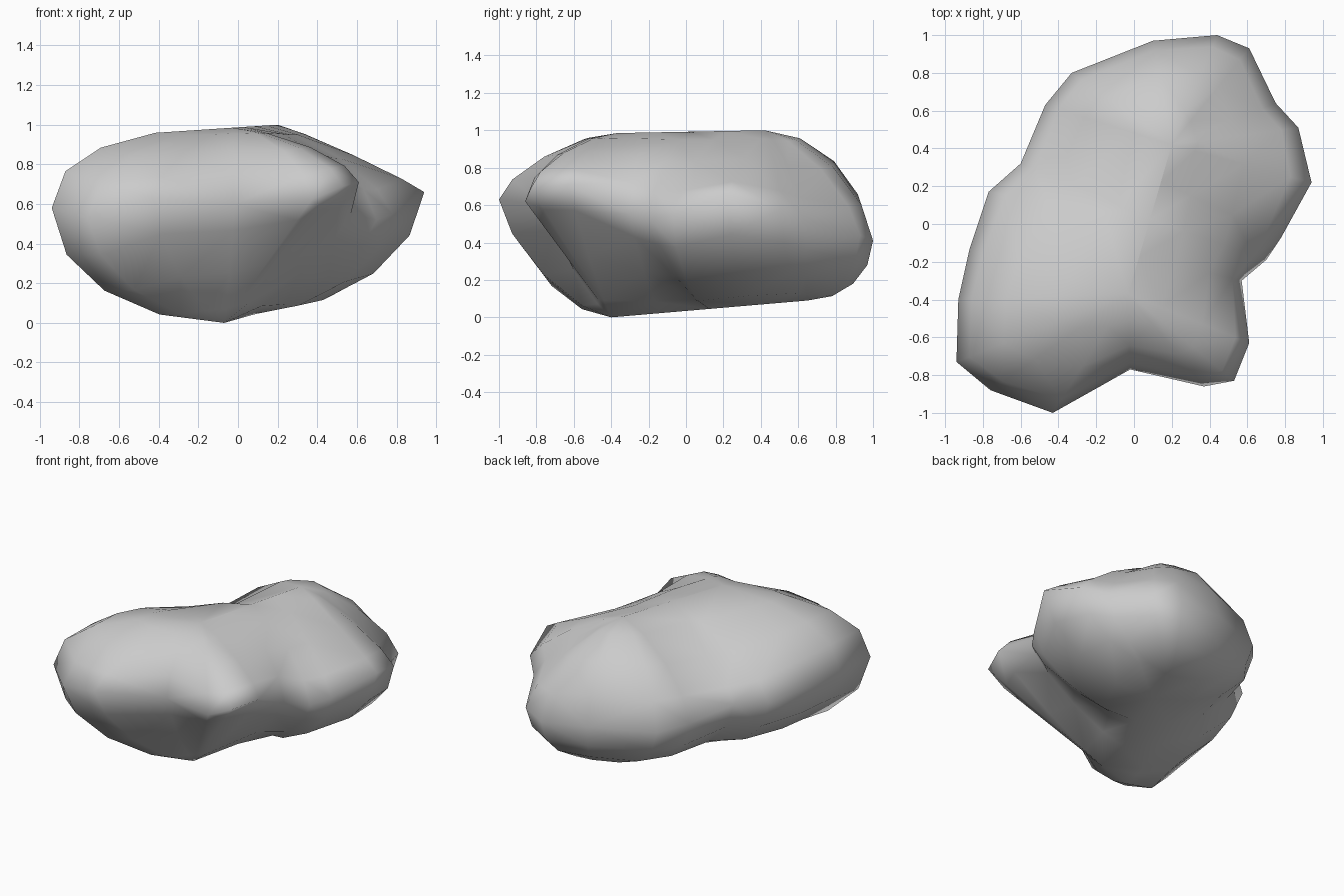
import bpy, bmesh, math
from mathutils import Vector

if "Cube" in bpy.data.objects:
    bpy.data.objects.remove(bpy.data.objects["Cube"])

# Rim of the boulder, anticlockwise: x, y, rim height, roundness above, roundness below
RIM = [
    (-0.94, -0.73, 0.58, 2.3, 2.0), (-0.76, -0.88, 0.53, 1.9, 1.75),
    (-0.43, -1.00, 0.63, 1.5, 1.45), (-0.02, -0.77, 0.60, 1.9, 1.2),
    (0.37, -0.86, 0.62, 1.7, 1.0), (0.53, -0.83, 0.69, 1.5, 1.0),
    (0.61, -0.63, 0.71, 1.5, 1.1), (0.57, -0.30, 0.55, 1.9, 1.2),
    (0.70, -0.19, 0.52, 1.6, 1.4), (0.78, -0.07, 0.55, 1.4, 1.7),
    (0.94, 0.22, 0.66, 1.1, 1.8), (0.87, 0.51, 0.58, 1.25, 1.8),
    (0.75, 0.64, 0.52, 1.3, 1.8), (0.61, 0.93, 0.44, 1.4, 1.9),
    (0.44, 1.00, 0.41, 1.6, 2.0), (0.10, 0.97, 0.45, 1.85, 2.0),
    (-0.33, 0.80, 0.46, 1.75, 2.0), (-0.47, 0.63, 0.50, 1.65, 2.0),
    (-0.60, 0.32, 0.55, 1.4, 1.75), (-0.77, 0.17, 0.55, 1.6, 1.8),
    (-0.87, -0.13, 0.57, 2.0, 1.8), (-0.93, -0.40, 0.60, 2.2, 1.8),
]
# Ridge line along the crown and keel line along the underside
CROWN = Vector((-0.03, -0.37, 0.985)), Vector((0.20, 0.42, 1.0))
KEEL = Vector((-0.07, -0.40, 0.0)), Vector((0.25, 0.65, 0.09))
ANGLES = (0, 24, 46, 68, 90)


def nearest_on_line(point, line):
    a, b = line
    d = (b - a).to_2d()
    t = (point.to_2d() - a.to_2d()).dot(d) / d.length_squared
    t = round(min(max(t, 0), 1) * 4) / 4
    return a.lerp(b, t)


def curve_to_line(row, line, power):
    # Rounded profile from a rim point to the crown or keel
    rim = Vector(row[:3])
    end = nearest_on_line(rim, line)
    points = []
    for angle in ANGLES:
        a = math.radians(angle)
        f = max(math.cos(a), 0) ** (2 / power) if angle < 90 else 0
        h = math.sin(a) ** (2 / power)
        points.append((end.x + (rim.x - end.x) * f,
                       end.y + (rim.y - end.y) * f,
                       rim.z + (end.z - rim.z) * h))
    return points


# Boulder skin: upper and lower shells sharing the rim
bm = bmesh.new()
for line, column in ((CROWN, 3), (KEEL, 4)):
    strips = [[bm.verts.new(p) for p in curve_to_line(r, line, r[column])] for r in RIM]
    for i, s in enumerate(strips):
        n = strips[(i + 1) % len(strips)]
        for j in range(len(ANGLES) - 1):
            bm.faces.new((s[j], n[j], n[j + 1], s[j + 1]))
bmesh.ops.remove_doubles(bm, verts=bm.verts, dist=0.002)

# Shallow saddle between the two upper lobes
for v in bm.verts:
    if v.co.z > 0.6:
        d = (v.co.to_2d() - Vector((-0.35, 0.18))).length
        v.co.z -= 0.06 * max(0, 1 - d / 0.45)

bmesh.ops.triangulate(bm, faces=bm.faces)
bmesh.ops.recalc_face_normals(bm, faces=bm.faces)
for f in bm.faces:
    f.smooth = True

mesh = bpy.data.meshes.new("boulder")
bm.to_mesh(mesh)
bm.free()
boulder = bpy.data.objects.new("boulder", mesh)
bpy.context.collection.objects.link(boulder)
